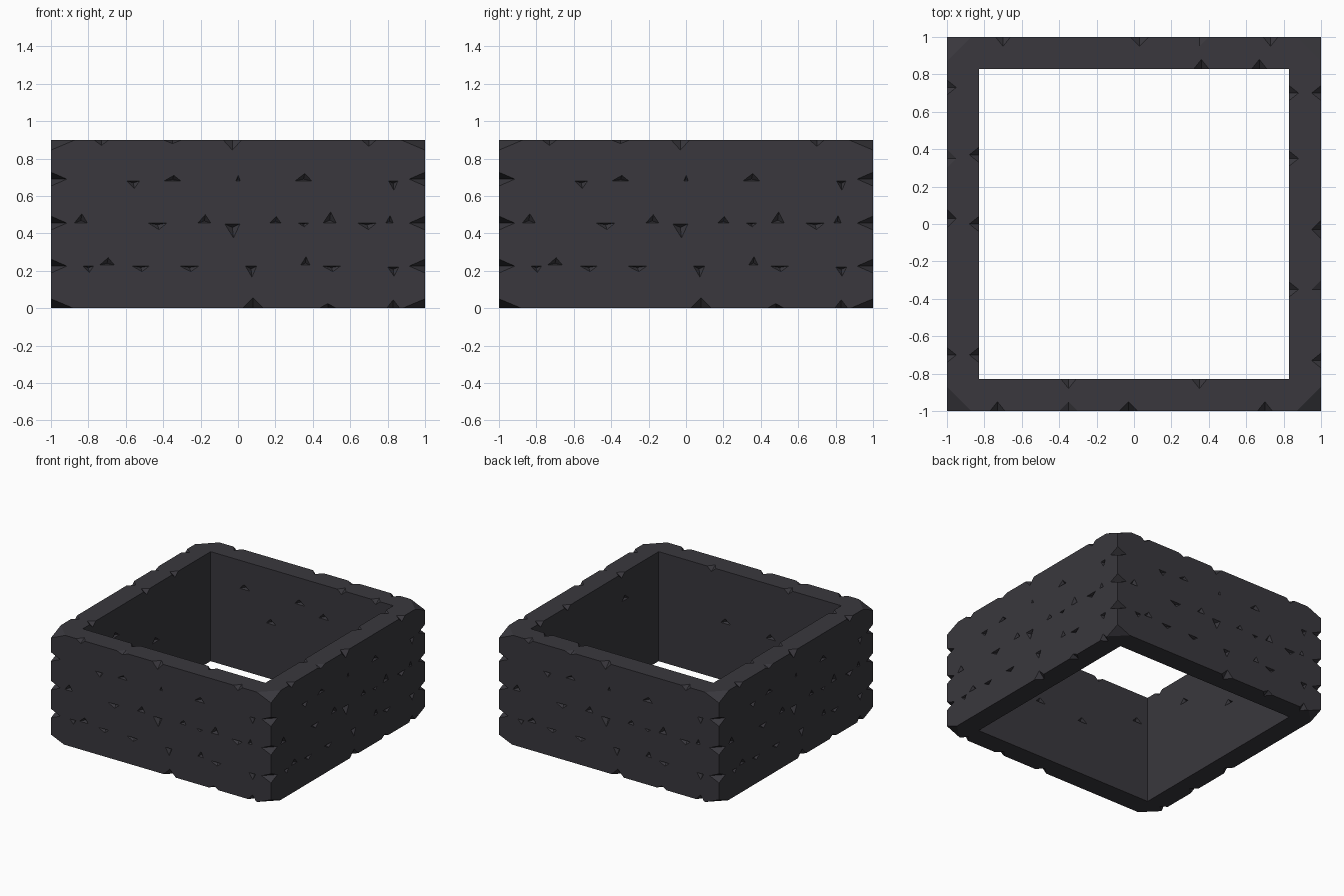
import bpy, bmesh, math
from mathutils import Vector, Matrix

if "Cube" in bpy.data.objects:
    bpy.data.objects.remove(bpy.data.objects["Cube"])

H, OUT, INN = 0.9, 1.0, 0.83

stone = bpy.data.materials.new("dark grey stone")
stone.diffuse_color = (0.041, 0.039, 0.047, 1)
stone.use_nodes = True
stone.node_tree.nodes["Principled BSDF"].inputs["Base Color"].default_value = stone.diffuse_color


def make_object(name, bm):
    bmesh.ops.recalc_face_normals(bm, faces=bm.faces)
    me = bpy.data.meshes.new(name)
    bm.to_mesh(me)
    bm.free()
    me.materials.append(stone)
    ob = bpy.data.objects.new(name, me)
    bpy.context.collection.objects.link(ob)
    return ob


# Square ring wall, open at top and bottom
bm = bmesh.new()
signs = [(-1, -1), (1, -1), (1, 1), (-1, 1)]
ring = {(r, z): [bm.verts.new((sx * r, sy * r, z)) for sx, sy in signs]
        for r in (OUT, INN) for z in (0, H)}
loop = [ring[OUT, 0], ring[OUT, H], ring[INN, H], ring[INN, 0]]
for j in range(4):
    a, b = loop[j], loop[(j + 1) % 4]
    for i in range(4):
        k = (i + 1) % 4
        bm.faces.new((a[i], a[k], b[k], b[i]))
wall = make_object("square_stone_wall", bm)

cut = bmesh.new()


def bipyramid(outline, tip_a, tip_b, k):
    rot = Matrix.Rotation(math.pi / 2 * k, 3, 'Z')
    vs = [cut.verts.new(rot @ Vector(p)) for p in outline]
    n = len(vs)
    for tip in (tip_a, tip_b):
        t = cut.verts.new(rot @ Vector(tip))
        for i in range(n):
            cut.faces.new((vs[i], vs[(i + 1) % n], t))
    cut.faces.index_update()


# Chip in a flat wall: triangular mouth, pointed bottom
def face_chip(u, z, w, h, k, y=-OUT, inward=1, depth=0.035):
    mouth = [(u - w, y, z), (u + w, y, z), (u + w * 0.15, y, z + h)]
    c = z + h * 0.25
    bipyramid(mouth, (u, y + inward * depth, c), (u, y - inward * depth, c), k)


# Chip on an edge or corner: octahedron centred there
def edge_chip(x, y, z, rx, ry, rz, k):
    bipyramid([(x - rx, y, z), (x, y - ry, z), (x + rx, y, z), (x, y + ry, z)],
              (x, y, z + rz), (x, y, z - rz), k)


# (position, height, half width, mouth height)
outer = [(-.56, .68, .035, -.04), (-.35, .68, .045, .03), (0, .68, .012, .03),
         (.35, .68, .045, .04), (.83, .68, .025, -.05),
         (-.84, .455, .035, .05), (-.43, .455, .05, -.035), (-.18, .455, .035, .045),
         (-.03, .45, .04, -.075), (.2, .455, .03, .035), (.35, .455, .028, -.02),
         (.49, .455, .035, .06), (.69, .455, .05, -.035), (.81, .455, .02, .04),
         (-.8, .225, .028, -.035), (-.7, .23, .04, .04), (-.52, .225, .045, -.03),
         (-.26, .225, .05, -.03), (.07, .225, .03, -.06), (.36, .23, .025, .045),
         (.5, .225, .048, -.03), (.83, .22, .03, -.05)]
top_edge = [(-.73, .04, .03), (-.35, .05, .02), (-.03, .05, .055), (.7, .04, .035)]
bottom_edge = [(.08, .055, .055), (.48, .045, .025), (.83, .035, .045)]
inner = [[(.22, .47), (-.19, .45), (-.73, .65)], [(.2, .45), (-.4, .67)],
         [(.52, .67), (.02, .68), (.28, .45), (-.2, .62)], [(-.12, .43), (.4, .67)]]
inner_top = [[-.35, .35], [.7, .35, -.35], [-.36, -.67], [-.37, 0, .7]]

for k in range(4):
    for u, z, w, h in outer:
        face_chip(u, z, w, h, k)
    for u, w, h in top_edge:
        edge_chip(u, -OUT, H, w, 0.05, h, k)
    for u, w, h in bottom_edge:
        edge_chip(u, -OUT, 0, w, 0.05, h, k)
    # notches up the corner, and broken top and bottom corners
    for z in (.225, .455, .69):
        edge_chip(-OUT, -OUT, z, .085, .085, .037, k)
    edge_chip(-OUT, -OUT, H, .13, .13, .055, k)
    edge_chip(-OUT, -OUT, 0, .12, .12, .05, k)
    for u, z in inner[k]:
        face_chip(u, z, .045, .04, k, -INN, -1)
    for u in inner_top[k]:
        edge_chip(u, -INN, H, .04, .05, .035, k)
cutter = make_object("chip_cutter", cut)
cutter.hide_render = True

# Carve the chips out of the wall, then drop the cutter
mod = wall.modifiers.new("chips", 'BOOLEAN')
mod.operation = 'DIFFERENCE'
mod.solver = 'EXACT'
mod.use_self = True
mod.object = cutter
dg = bpy.context.evaluated_depsgraph_get()
dg.update()
carved = bpy.data.meshes.new_from_object(wall.evaluated_get(dg))
wall.modifiers.clear()
wall.data = carved
bpy.data.objects.remove(cutter)
